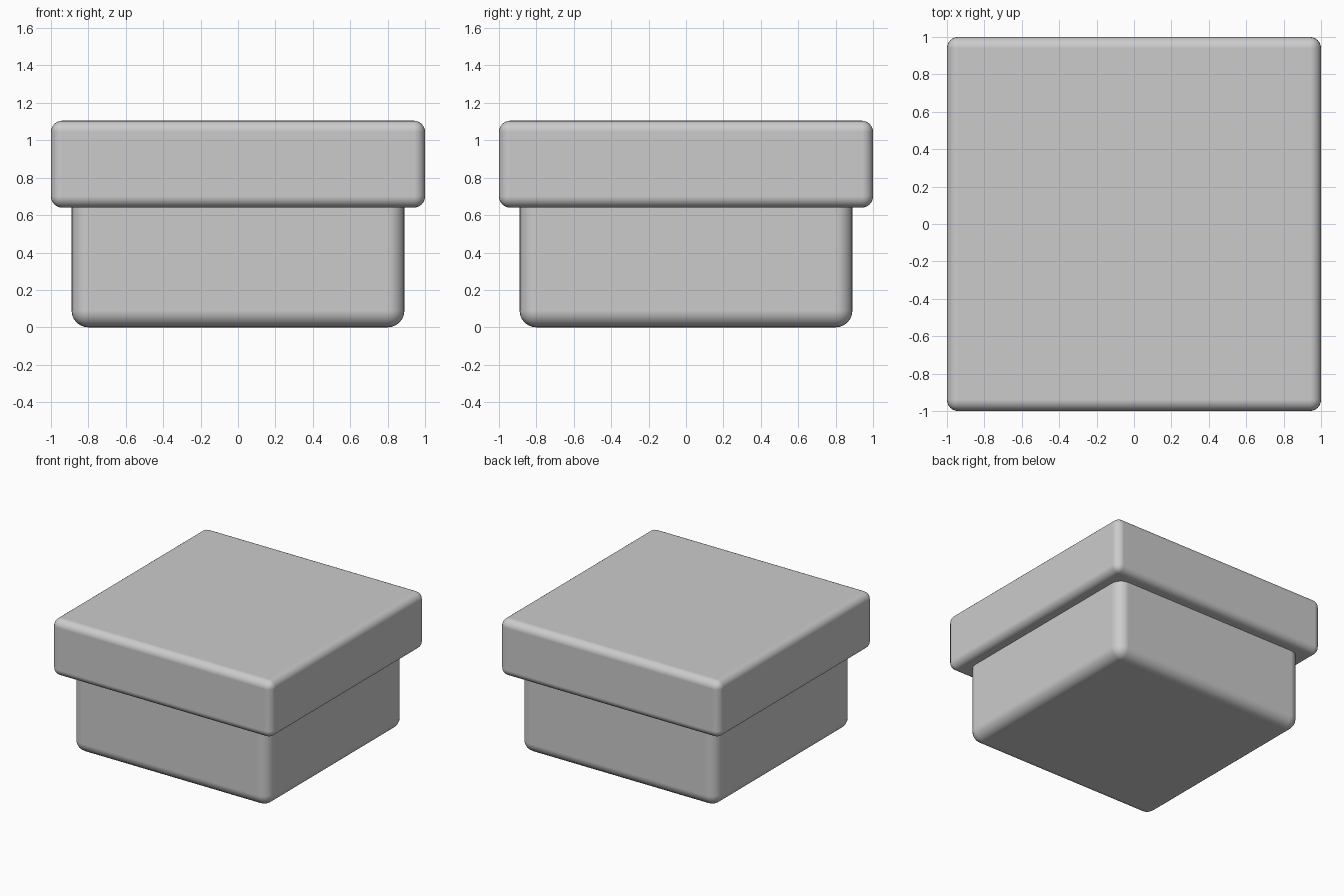
import bpy

if "Cube" in bpy.data.objects:
    bpy.data.objects.remove(bpy.data.objects["Cube"])


def rounded_block(name, half, z0, z1, radius):
    """Square block with softly rounded edges and flat-looking faces."""
    bpy.ops.mesh.primitive_cube_add(size=1, location=(0, 0, (z0 + z1) / 2))
    obj = bpy.context.object
    obj.name = name
    obj.scale = (2 * half, 2 * half, z1 - z0)
    bpy.ops.object.transform_apply(location=False, rotation=False, scale=True)
    bpy.ops.object.shade_smooth_by_angle()
    bevel = obj.modifiers.new("rounded_edges", "BEVEL")
    bevel.width = radius
    bevel.segments = 6
    bevel.harden_normals = True
    return obj


# Box body, running up inside the lid
rounded_block("box_body", 0.89, 0.0, 1.0, 0.09)

# Overhanging lid
rounded_block("box_lid", 1.0, 0.64, 1.105, 0.06)
